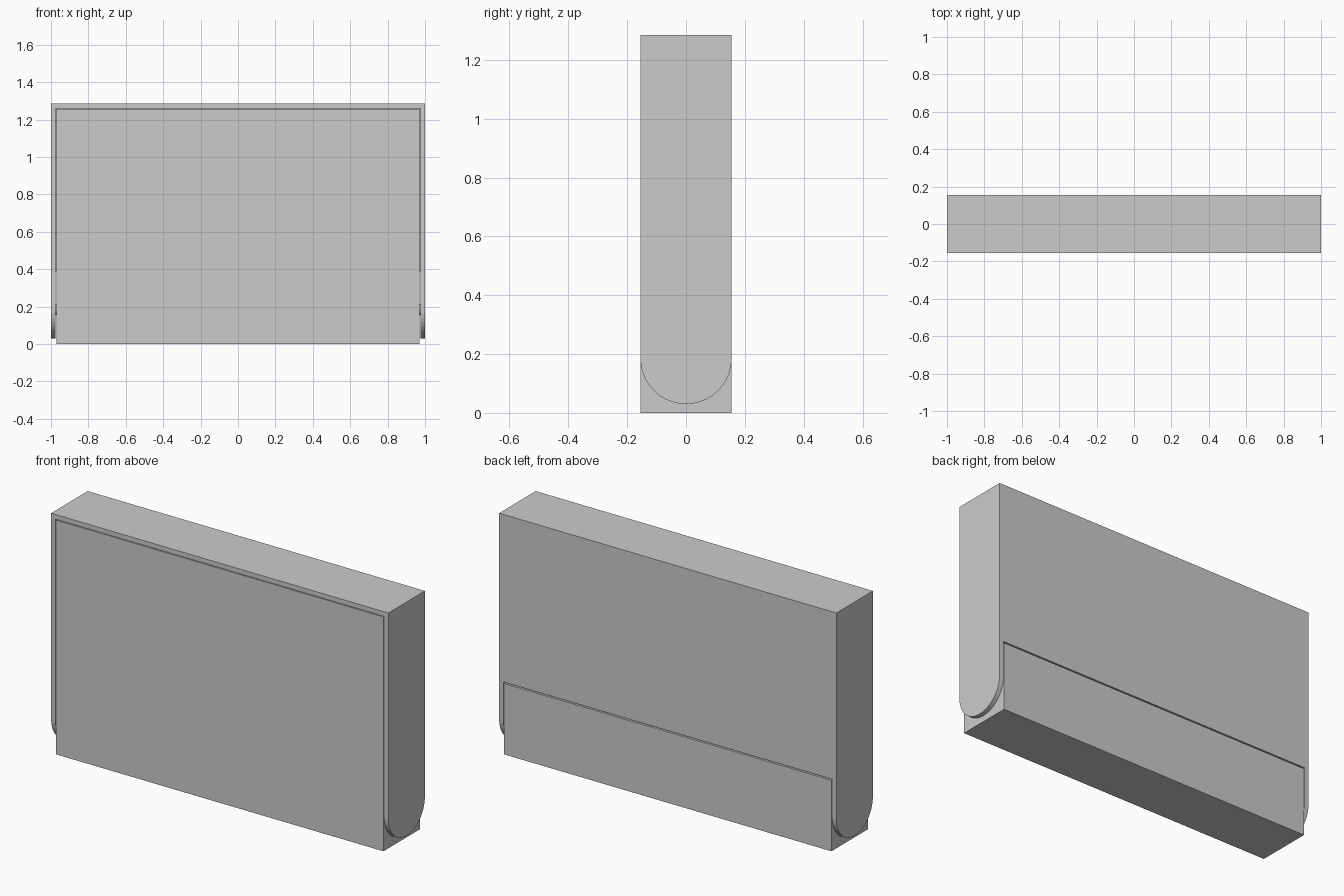
import bpy, bmesh, math

if "Cube" in bpy.data.objects:
    bpy.data.objects.remove(bpy.data.objects["Cube"])

D = 0.155      # half depth
T = 0.025      # wall thickness
TOP = 1.285    # overall height
R, PZ = 0.155, 0.185   # cheek radius and pivot height
GAP = 0.004
IN = 1 - T     # inner face of cover cheeks
TX = IN - GAP  # half width of tray


def extrude_x(name, profile, x0, x1):
    """Extrude a closed (y, z) profile from x0 to x1."""
    bm = bmesh.new()
    face = bm.faces.new([bm.verts.new((x0, y, z)) for y, z in profile])
    ext = bmesh.ops.extrude_face_region(bm, geom=[face])
    verts = [g for g in ext['geom'] if isinstance(g, bmesh.types.BMVert)]
    bmesh.ops.translate(bm, verts=verts, vec=(x1 - x0, 0, 0))
    bmesh.ops.recalc_face_normals(bm, faces=bm.faces)
    me = bpy.data.meshes.new(name)
    bm.to_mesh(me)
    bm.free()
    ob = bpy.data.objects.new(name, me)
    bpy.context.collection.objects.link(ob)
    return ob


def circle(r, a0, a1, n):
    return [(r * math.cos(a0 + (a1 - a0) * i / n), PZ + r * math.sin(a0 + (a1 - a0) * i / n))
            for i in range(n + 1)]


# Cover: L-shaped top and back between two round-ended cheeks
BACK_LOW = 0.387
extrude_x("cover_top_and_back",
          [(-D, TOP), (D, TOP), (D, BACK_LOW), (D - T, BACK_LOW), (D - T, TOP - T), (-D, TOP - T)],
          -IN, IN)
cheek = [(D, TOP), (-D, TOP)] + circle(R, math.pi, 2 * math.pi, 20)

# Tray: tall front panel, floor and low back wall in one profile
BACK_TOP = 0.38
FRONT_TOP = TOP - T - GAP
extrude_x("tray_shell",
          [(-D, 0), (D, 0), (D, BACK_TOP), (D - T, BACK_TOP), (D - T, T),
           (-D + T, T), (-D + T, FRONT_TOP), (-D, FRONT_TOP)],
          -TX, TX)
tray_side = [(-D + T, T), (D - T, T), (D - T, BACK_TOP), (-D + T, BACK_TOP)]

# Mirrored parts: cheeks, tray side walls and hinge pins
for s, side in ((-1, "left"), (1, "right")):
    extrude_x("cover_cheek_" + side, cheek, s * IN, s)
    extrude_x("tray_side_" + side, tray_side, s * (TX - T), s * TX)
    extrude_x("hinge_pin_" + side, circle(0.03, 0, 2 * math.pi, 12)[:-1], s * (TX - T), s * 0.9995)
